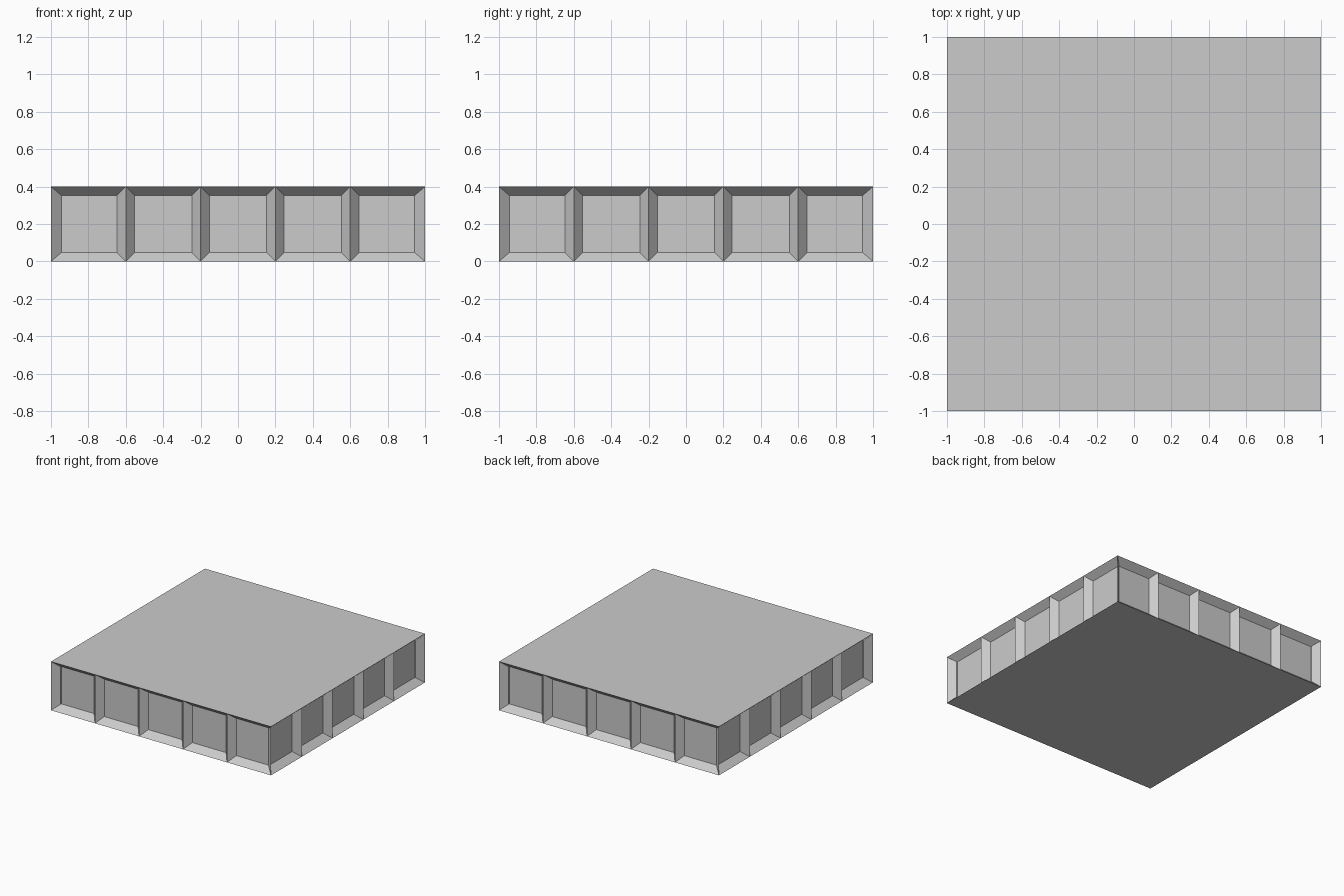
import bpy, bmesh

if "Cube" in bpy.data.objects:
    bpy.data.objects.remove(bpy.data.objects["Cube"])

SIDES, PER_SIDE, HALF, HEIGHT = 4, 5, 1.0, 0.4
MARGIN, DEPTH = 0.066, 0.055

bm = bmesh.new()

# Square base outline, each edge split into five segments
corners = [(-HALF, -HALF), (HALF, -HALF), (HALF, HALF), (-HALF, HALF)]
outline = []
for i in range(SIDES):
    (x0, y0), (x1, y1) = corners[i], corners[(i + 1) % SIDES]
    for k in range(PER_SIDE):
        t = k / PER_SIDE
        outline.append(bm.verts.new((x0 + (x1 - x0) * t, y0 + (y1 - y0) * t, 0)))
base = bm.faces.new(outline)

# Raise into a slab
ext = bmesh.ops.extrude_face_region(bm, geom=[base], use_keep_orig=True)
top = [g for g in ext["geom"] if isinstance(g, bmesh.types.BMVert)]
bmesh.ops.translate(bm, verts=top, vec=(0, 0, HEIGHT))
bmesh.ops.recalc_face_normals(bm, faces=bm.faces)

# Sunken panels with sloped borders around the sides
walls = [f for f in bm.faces if abs(f.normal.z) < 0.5]
bmesh.ops.inset_individual(bm, faces=walls, thickness=MARGIN, depth=-DEPTH)

mesh = bpy.data.meshes.new("panelled_slab")
bm.to_mesh(mesh)
bm.free()
slab = bpy.data.objects.new("panelled_slab", mesh)
bpy.context.collection.objects.link(slab)
